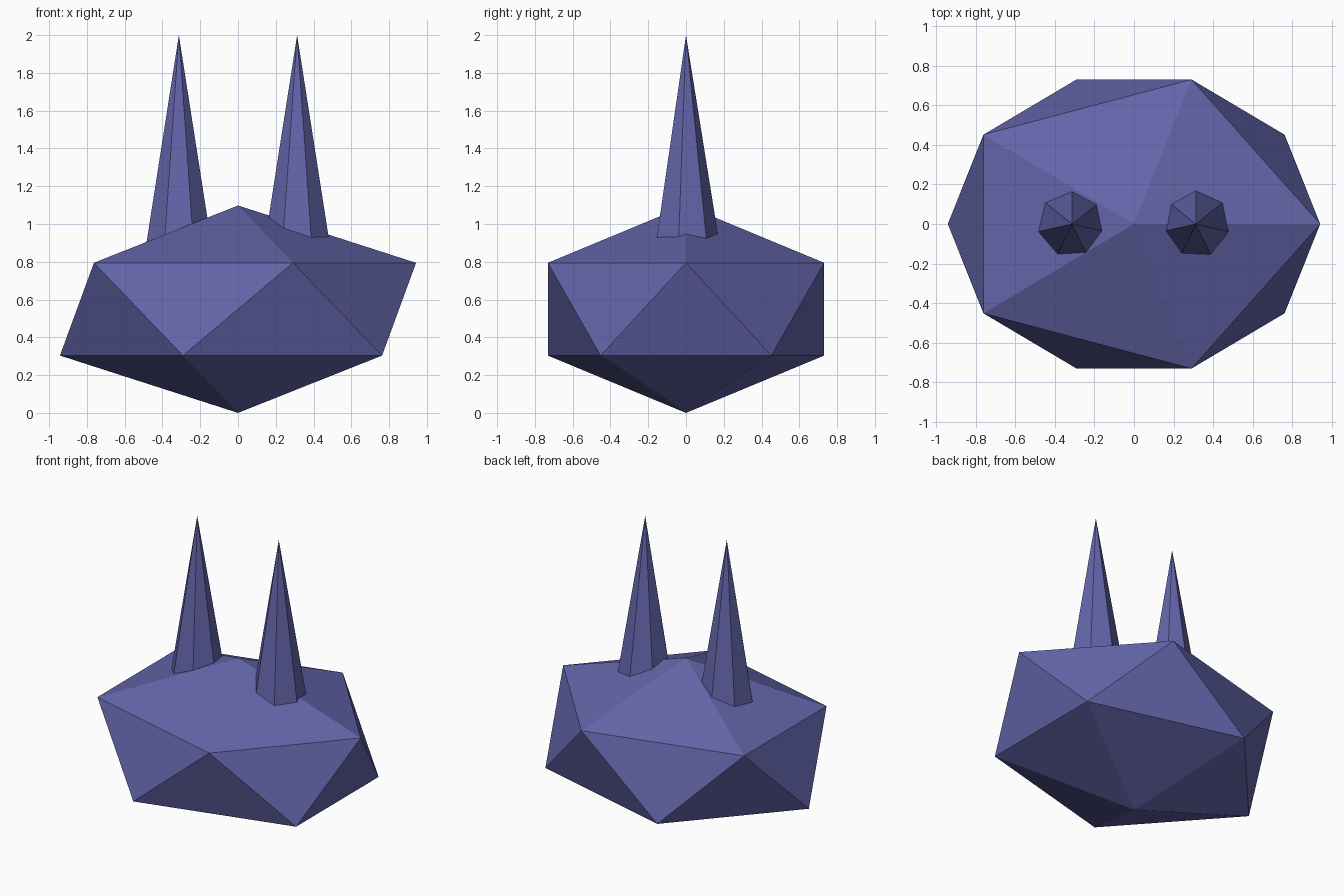
import bpy
from mathutils import Matrix

if "Cube" in bpy.data.objects:
    bpy.data.objects.remove(bpy.data.objects["Cube"])

violet = bpy.data.materials.new("dusty_violet")
violet.diffuse_color = (0.125, 0.13, 0.40, 1)
violet.use_nodes = True
violet.node_tree.nodes["Principled BSDF"].inputs["Base Color"].default_value = violet.diffuse_color

# Body: squashed icosahedron
bpy.ops.mesh.primitive_ico_sphere_add(subdivisions=1, radius=1)
body = bpy.context.object
body.name = "body"
body.data.transform(Matrix.Diagonal((1.054, 0.86, 0.549, 1)))
body.location = (0, 0, 0.549)
body.data.materials.append(violet)

# Ears: slim seven-sided spikes sunk into the body
TIP, BASE, SLOPE = 2.0, 0.82, 0.16
for side, x in (("left", -0.313), ("right", 0.313)):
    height = TIP - BASE
    bpy.ops.mesh.primitive_cone_add(vertices=7, radius1=SLOPE * height, radius2=0,
                                    depth=height, location=(x, 0, BASE + height / 2))
    ear = bpy.context.object
    ear.name = side + "_ear"
    ear.data.materials.append(violet)
